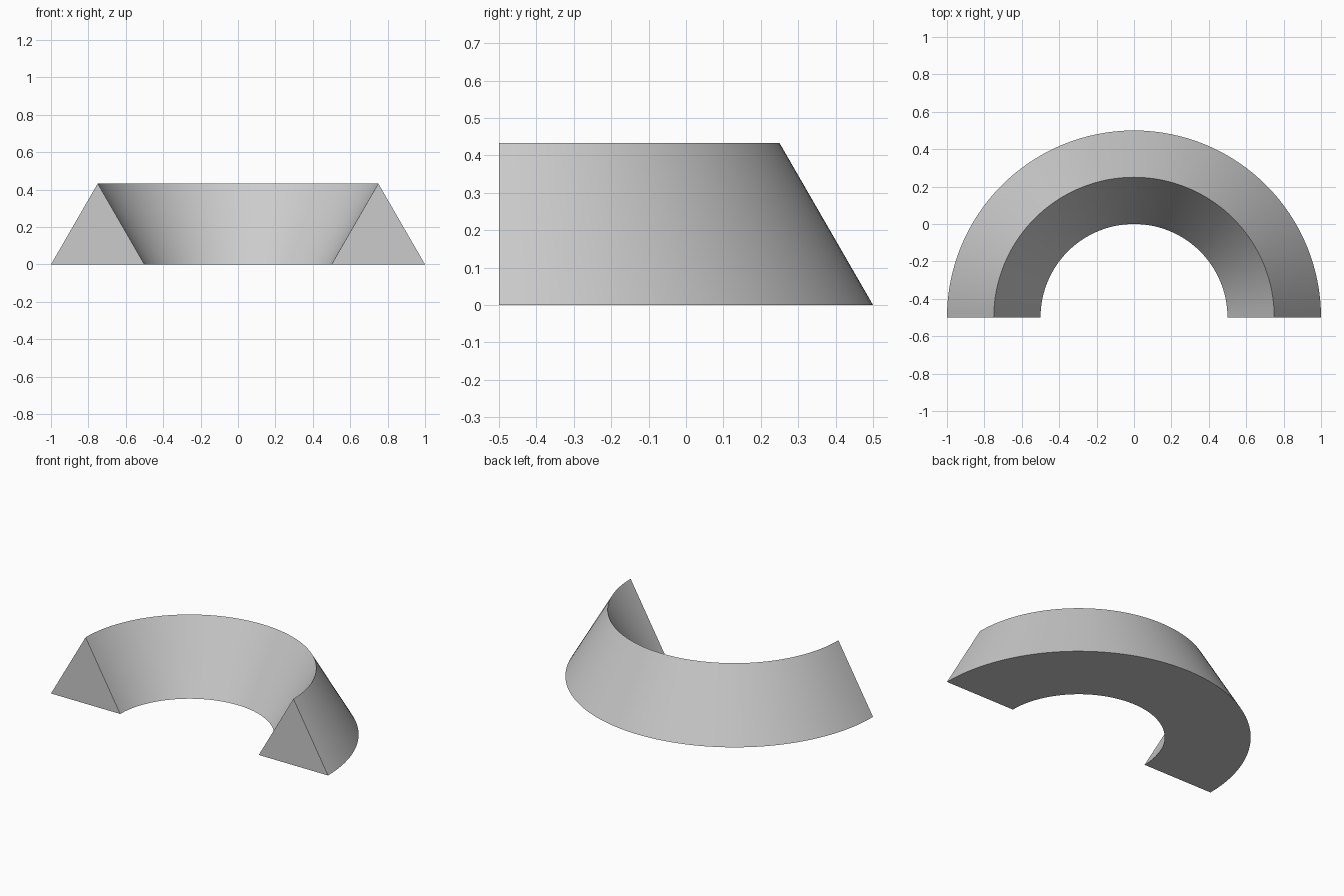
import bpy
import bmesh
import math

cube = bpy.data.objects.get("Cube")
if cube:
    bpy.data.objects.remove(cube, do_unlink=True)

INNER, OUTER = 0.5, 1.0
MIDDLE = (INNER + OUTER) / 2
HEIGHT = (OUTER - INNER) * math.sqrt(3) / 2
BACK_SHIFT = -0.5
STEPS = 64

# One plain grey for the whole part
grey = bpy.data.materials.new("plain grey")
grey.use_nodes = True
colour = (0.6, 0.6, 0.6, 1)
grey.diffuse_color = colour
grey.node_tree.nodes["Principled BSDF"].inputs["Base Color"].default_value = colour

# Triangular section swept half way round the vertical axis
bm = bmesh.new()
section = [(INNER, 0), (OUTER, 0), (MIDDLE, HEIGHT)]
start = bm.faces.new([bm.verts.new((r, 0, z)) for r, z in section])
bmesh.ops.spin(bm, geom=[start, *start.edges, *start.verts], cent=(0, 0, 0),
               axis=(0, 0, 1), angle=math.pi, steps=STEPS, use_duplicate=False)

# Keep both flat ends closed
if not any(f.is_valid and len(f.verts) == 3 and f.calc_center_median().x > 0
           for f in bm.faces):
    first = [v for v in bm.verts if abs(v.co.y) < 1e-5 and v.co.x > 0]
    bm.faces.new(first)
bmesh.ops.translate(bm, verts=bm.verts, vec=(0, BACK_SHIFT, 0))
bmesh.ops.recalc_face_normals(bm, faces=bm.faces)

mesh = bpy.data.meshes.new("half_ring")
bm.to_mesh(mesh)
bm.free()
mesh.materials.append(grey)
half_ring = bpy.data.objects.new("half_ring", mesh)
bpy.context.collection.objects.link(half_ring)

# Smooth round the curve, sharp along the ridges and ends
bpy.context.view_layer.objects.active = half_ring
half_ring.select_set(True)
bpy.ops.object.shade_smooth_by_angle(angle=math.radians(30))
